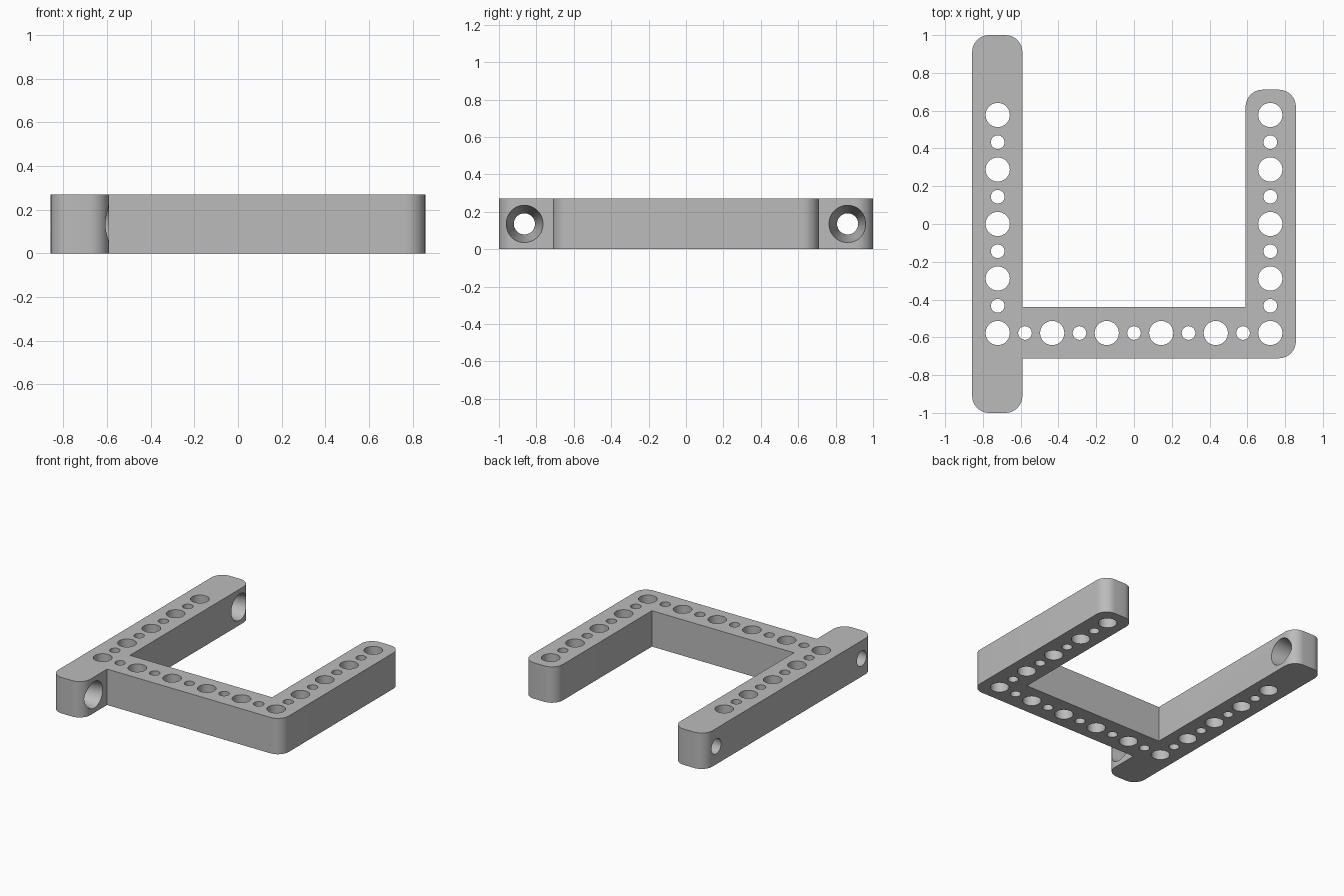
import bpy, bmesh
from math import radians, pi
from mathutils import Matrix, Vector

if "Cube" in bpy.data.objects:
    bpy.data.objects.remove(bpy.data.objects["Cube"])

HEIGHT = 0.27
PITCH = 0.1443          # spacing between neighbouring holes
HOLE_X = 5 * PITCH      # centre line of both arms
HOLE_Y = -4 * PITCH     # centre line of the cross bar
OUT, INN = 0.857, 0.591
ROUND = 0.09

grey = bpy.data.materials.new("plain grey")
grey.use_nodes = True
colour = (0.5, 0.5, 0.5, 1)
grey.diffuse_color = colour
grey.node_tree.nodes["Principled BSDF"].inputs["Base Color"].default_value = colour


def rounded_outline(corners, segments=10):
    """Replace each corner flagged as round with an arc."""
    points = []
    for i, (x, y, is_round) in enumerate(corners):
        here = Vector((x, y))
        if not is_round:
            points.append(here)
            continue
        before = (Vector(corners[i - 1][:2]) - here).normalized() * ROUND
        after = (Vector(corners[(i + 1) % len(corners)][:2]) - here).normalized() * ROUND
        centre = here + before + after
        for s in range(segments + 1):
            turn = Matrix.Rotation(pi / 2 * s / segments, 2)
            points.append(centre + turn @ -after)
    return points


def make_object(name, bm):
    bmesh.ops.recalc_face_normals(bm, faces=bm.faces)
    mesh = bpy.data.meshes.new(name)
    bm.to_mesh(mesh)
    bm.free()
    mesh.materials.append(grey)
    obj = bpy.data.objects.new(name, mesh)
    bpy.context.collection.objects.link(obj)
    return obj


def add_cutter(bm, matrix, r1, r2, depth, segments=40):
    bmesh.ops.create_cone(bm, cap_ends=True, segments=segments, radius1=r1,
                          radius2=r2, depth=depth, matrix=matrix)


# Frame: long arm, cross bar and short arm in one counter-clockwise outline
corners = [
    (-OUT, -1, True), (-INN, -1, True), (-INN, -0.711, False),
    (OUT, -0.711, True), (OUT, 0.711, True), (INN, 0.711, True),
    (INN, -0.439, False), (-INN, -0.439, False),
    (-INN, 1, True), (-OUT, 1, True),
]
bm = bmesh.new()
base = bm.faces.new([bm.verts.new((p.x, p.y, 0)) for p in rounded_outline(corners)])
top = bmesh.ops.extrude_face_region(bm, geom=[base])
bmesh.ops.translate(bm, vec=(0, 0, HEIGHT),
                    verts=[v for v in top["geom"] if isinstance(v, bmesh.types.BMVert)])
frame = make_object("perforated_frame", bm)

# Upright holes, alternating wide and narrow, along the three bars
spots = {}
for k in range(11):
    spots[(k - 5, -4)] = k
for k in range(9):
    for side in (-5, 5):
        spots[(side, k - 4)] = k
bm = bmesh.new()
for (i, j), k in spots.items():
    radius = 0.036 if k % 2 else 0.064
    add_cutter(bm, Matrix.Translation((i * PITCH, j * PITCH, HEIGHT / 2)),
               radius, radius, HEIGHT * 2)

# Tapered cross holes at both ends of the long arm, wide on the inner side
slope = (0.1 - 0.057) / (OUT - INN)
depth = 0.36
for y in (-0.864, 0.864):
    place = Matrix.Translation((-HOLE_X, y, HEIGHT / 2)) @ Matrix.Rotation(pi / 2, 4, 'Y')
    add_cutter(bm, place, 0.0785 - slope * depth / 2, 0.0785 + slope * depth / 2, depth)
cutter = make_object("hole_cutters", bm)
cutter.hide_render = True

# Cut the holes, then drop the helper
cut = frame.modifiers.new("holes", 'BOOLEAN')
cut.operation = 'DIFFERENCE'
cut.solver = 'EXACT'
cut.object = cutter
bpy.ops.object.select_all(action='DESELECT')
frame.select_set(True)
bpy.context.view_layer.objects.active = frame
bpy.ops.object.modifier_apply(modifier=cut.name)
bpy.data.objects.remove(cutter)
bpy.ops.object.shade_smooth_by_angle(angle=radians(30))
